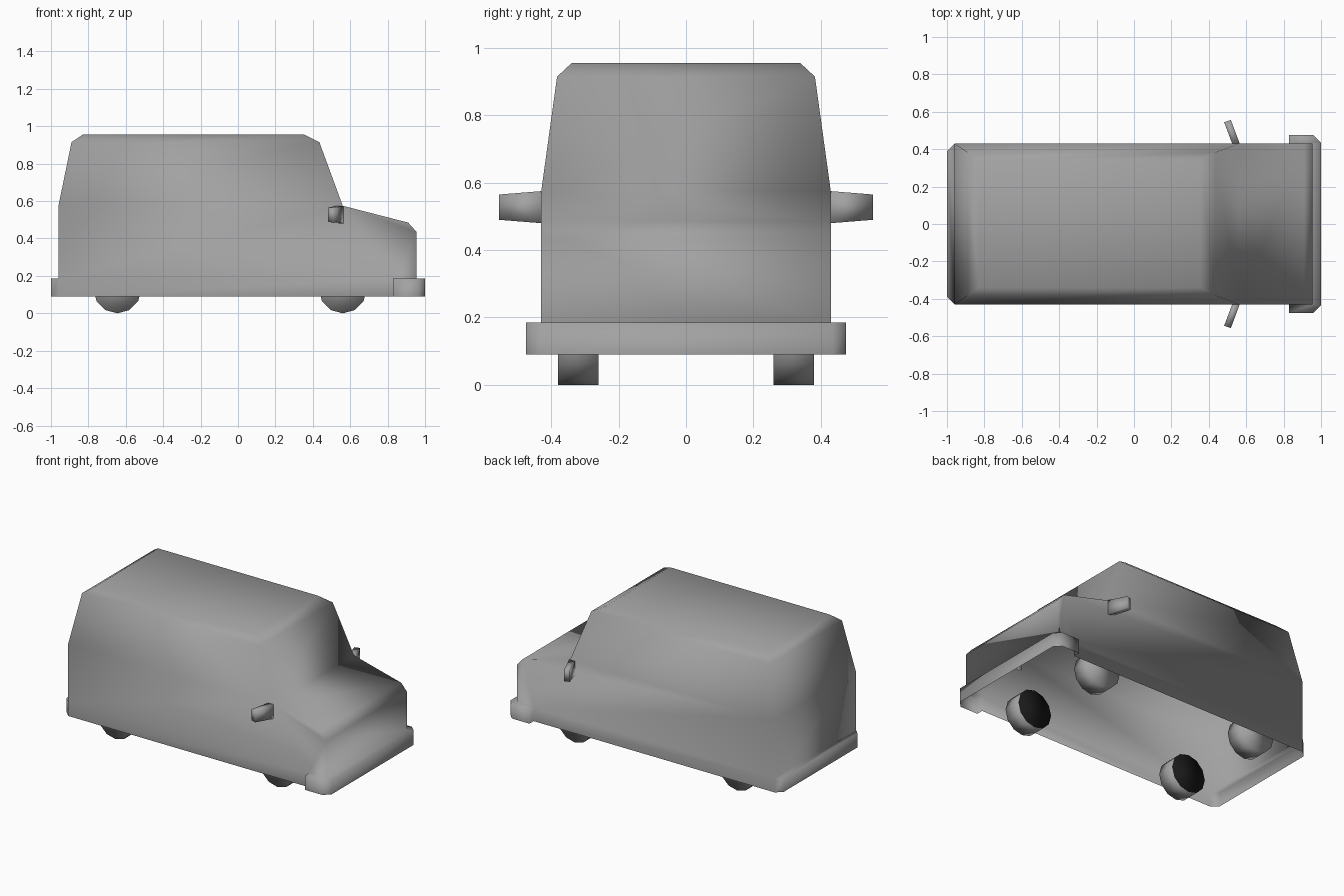
import bpy, bmesh, math
from mathutils import Vector

cube = bpy.data.objects.get("Cube")
if cube:
    bpy.data.objects.remove(cube)


def make_material(name, value):
    mat = bpy.data.materials.new(name)
    colour = (value, value, value, 1)
    mat.diffuse_color = colour
    mat.use_nodes = True
    mat.node_tree.nodes["Principled BSDF"].inputs["Base Color"].default_value = colour
    return mat


grey = make_material("grey", 0.36)
black = make_material("hub_black", 0.01)


def finish(name, bm, *mats):
    mesh = bpy.data.meshes.new(name)
    bm.to_mesh(mesh)
    bm.free()
    for mat in mats:
        mesh.materials.append(mat)
    for poly in mesh.polygons:
        poly.use_smooth = True
    obj = bpy.data.objects.new(name, mesh)
    bpy.context.collection.objects.link(obj)
    return obj


# Body shell with an open underside; shared corners are welded
SILL, SHELF, BELT = 0.09, 0.185, 0.575
HALF = 0.43
bm = bmesh.new()
corners = {}


def vert(point):
    key = tuple(round(c, 4) for c in point)
    if key not in corners:
        corners[key] = bm.verts.new(key)
    return corners[key]


def face(points):
    return bm.faces.new([vert(p) for p in points])


def both_sides(points):
    face(points)
    face([(x, -y, z) for x, y, z in reversed(points)])


def ring(back, front, half, z):
    return [(back, -half, z), (front, -half, z), (front, half, z), (back, half, z)]


# Cabin and roof
cabin = [ring(-0.96, 0.56, HALF, BELT), ring(-0.89, 0.435, 0.383, 0.915),
         ring(-0.83, 0.355, 0.34, 0.955)]
for low, high in zip(cabin, cabin[1:]):
    for i in range(4):
        j = (i + 1) % 4
        face([low[i], low[j], high[j], high[i]])
face(cabin[-1])

# Side panels, bonnet, nose and tail
nose = [(0.56, BELT), (0.91, 0.485), (0.955, 0.435), (0.955, SHELF)]
side = [(-0.96, BELT), (-0.96, SHELF), (0.83, SHELF)] + nose[::-1]
both_sides([(x, -HALF, z) for x, z in side])
for (xa, za), (xb, zb) in zip(nose, nose[1:]):
    face([(xa, -HALF, za), (xb, -HALF, zb), (xb, HALF, zb), (xa, HALF, za)])
face(ring(-0.96, -0.96, HALF, BELT)[::3] +
     [(-0.96, HALF, SHELF), (-0.96, -HALF, SHELF)])

# Skirt with front and rear bumpers
right = [(-1, -0.39), (-0.96, -HALF), (0.83, -HALF), (0.83, -0.475),
         (0.96, -0.475), (1, -0.435)]
outline = right + [(x, -y) for x, y in reversed(right)]
for a, b in zip(outline, outline[1:] + outline[:1]):
    face([(*a, SILL), (*b, SILL), (*b, SHELF), (*a, SHELF)])
both_sides([(*p, SHELF) for p in right[2:]] + [(0.955, -HALF, SHELF)])
for inner, outer in (((0.955, HALF), (1, 0.435)), ((-0.96, HALF), (-1, 0.39))):
    face([(inner[0], -inner[1], SHELF), (outer[0], -outer[1], SHELF),
          (*outer, SHELF), (*inner, SHELF)])
bmesh.ops.recalc_face_normals(bm, faces=bm.faces)
finish("body", bm, grey)


# Wheels, with a dark inner hub face
def wheel(name, x, sign):
    bm = bmesh.new()
    r = 0.128
    loops = []
    for y in (0.26, 0.38):
        loops.append([bm.verts.new((x + r * math.sin(a), sign * y, r - r * math.cos(a)))
                      for a in (math.tau * i / 12 for i in range(12))])
    for i in range(12):
        j = (i + 1) % 12
        bm.faces.new((loops[0][i], loops[0][j], loops[1][j], loops[1][i]))
    hub = bm.faces.new(loops[0])
    bm.faces.new(loops[1])
    hub.material_index = 1
    bmesh.ops.recalc_face_normals(bm, faces=bm.faces)
    finish(name, bm, grey, black)


# Door mirrors, swept backwards and tapering outwards
def door_mirror(name, sign):
    bm = bmesh.new()
    loops = []
    for x, y, low, high in ((0.547, 0.425, 0.48, 0.575), (0.5, 0.55, 0.49, 0.565)):
        loop = []
        for dx, z in ((-1, low), (1, low), (1, high), (-1, high)):
            loop.append(bm.verts.new((x + dx * 0.018, sign * (y + dx * 0.006), z)))
        loops.append(loop)
    for i in range(4):
        j = (i + 1) % 4
        bm.faces.new((loops[0][i], loops[0][j], loops[1][j], loops[1][i]))
    for loop in loops:
        bm.faces.new(loop)
    bmesh.ops.recalc_face_normals(bm, faces=bm.faces)
    finish(name, bm, grey)


for side_name, sign in (("left", 1), ("right", -1)):
    door_mirror("door_mirror_" + side_name, sign)
    for end, x in (("front", 0.56), ("rear", -0.645)):
        wheel(f"{end}_wheel_{side_name}", x, sign)
